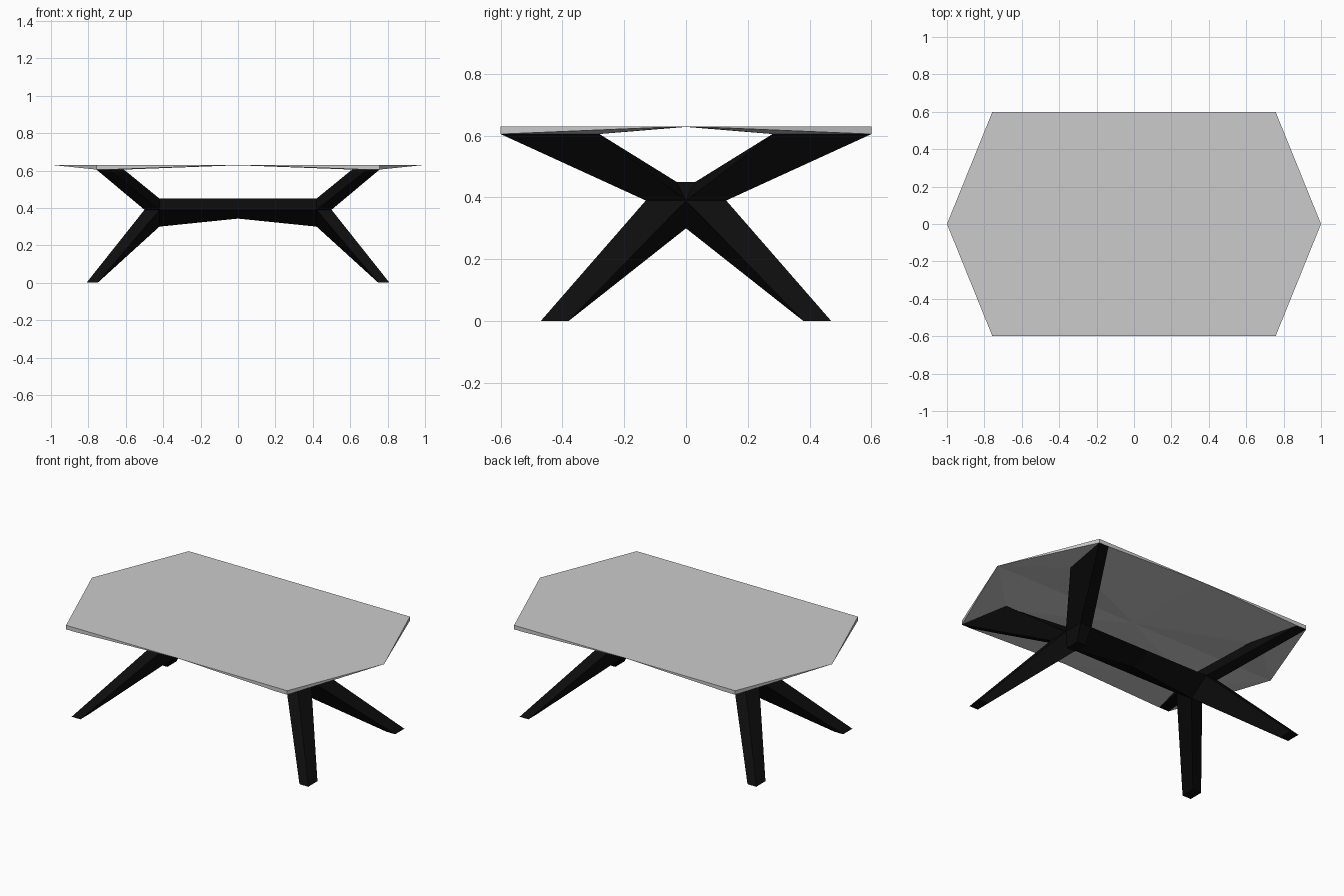
import bpy, bmesh
from mathutils import Vector

cube = bpy.data.objects.get("Cube")
if cube:
    bpy.data.objects.remove(cube, do_unlink=True)


def material(name, level):
    m = bpy.data.materials.new(name)
    m.use_nodes = True
    colour = (level, level, level, 1)
    m.diffuse_color = colour
    bsdf = m.node_tree.nodes["Principled BSDF"]
    bsdf.inputs["Base Color"].default_value = colour
    bsdf.inputs["Roughness"].default_value = 0.6
    return m


grey = material("light grey", 0.6)
black = material("black", 0.004)


def make(name, polygons, mat):
    """Join polygons given by their corner points into one closed solid."""
    bm = bmesh.new()
    for poly in polygons:
        bm.faces.new([bm.verts.new(p) for p in poly])
    bmesh.ops.remove_doubles(bm, verts=bm.verts, dist=0.0005)
    bmesh.ops.recalc_face_normals(bm, faces=bm.faces)
    mesh = bpy.data.meshes.new(name)
    bm.to_mesh(mesh)
    bm.free()
    mesh.materials.append(mat)
    obj = bpy.data.objects.new(name, mesh)
    bpy.context.collection.objects.link(obj)
    return obj


def flip(points, sx, sy):
    return [Vector((p[0] * sx, p[1] * sy, p[2])) for p in points]


def bridge(a, b):
    """Side faces between two sections with equal point counts."""
    n = len(a)
    return [[a[i], a[(i + 1) % n], b[(i + 1) % n], b[i]] for i in range(n)]


CORNERS = {"back_left": (1, 1), "back_right": (-1, 1),
           "front_left": (1, -1), "front_right": (-1, -1)}
TOP, UNDER = 0.63, 0.605

# Hub points shared by beam, arms and legs
ridge = (0.42, 0.03, 0.45)
side = (0.42, 0.13, 0.39)
outer = (0.50, 0.13, 0.39)
nose = (0.50, 0.0, 0.39)
keel = (0.42, 0.0, 0.30)

# Landing patch of each arm beneath the top
patch = [(0.61, 0.28, UNDER), (0.69, 0.60, UNDER),
         (0.757, 0.60, UNDER), (0.70, 0.28, UNDER)]
foot = [(0.75, 0.38, 0), (0.75, 0.47, 0), (0.81, 0.47, 0), (0.81, 0.38, 0)]

# Upper arms and lower legs
for corner, (sx, sy) in CORNERS.items():
    for part, start, end in (("arm", [ridge, side, outer, nose], patch),
                             ("leg", [keel, side, outer, nose], foot)):
        a, b = flip(start, sx, sy), flip(end, sx, sy)
        make(corner + "_" + part, bridge(a, b) + [a, b], black)


# Central beam with a pointed hub at each end
def beam_section(x, keel_z):
    half = [(x, p[1], p[2]) for p in (ridge, side)]
    return flip(half, 1, 1) + [Vector((x, 0, keel_z))] + flip(half[::-1], 1, -1)


ends = [beam_section(s * ridge[0], keel[2]) for s in (-1, 1)]
middle = beam_section(0, 0.343)
faces = bridge(ends[0], middle) + bridge(middle, ends[1])
for s, end in zip((-1, 1), ends):
    tip = Vector((s * nose[0], 0, nose[2]))
    faces += [[end[i], end[(i + 1) % len(end)], tip] for i in range(len(end))]
make("beam", faces, black)

# Six-sided top: flat above, faceted below, edge thickest at the corners
tip, mid, centre = (1, 0, TOP), (0, 0.60, TOP), (0, 0, TOP - 0.002)
inner, edge, corner, end = patch
upper = (corner[0], corner[1], TOP)
quarter = [
    [centre, mid, inner], [mid, edge, inner], patch, [corner, end, tip],
    [end, inner, centre], [end, centre, tip],
    [mid, upper, corner, edge], [upper, tip, corner],
]
faces = [flip(f, sx, sy) for sx, sy in CORNERS.values() for f in quarter]
rim = [upper, mid]
faces.append([Vector(tip)] + flip(rim, 1, 1) + flip(rim[:1], -1, 1)
             + flip([tip], -1, 1) + flip(rim, -1, -1) + flip(rim[:1], 1, -1))
make("table_top", faces, grey)
